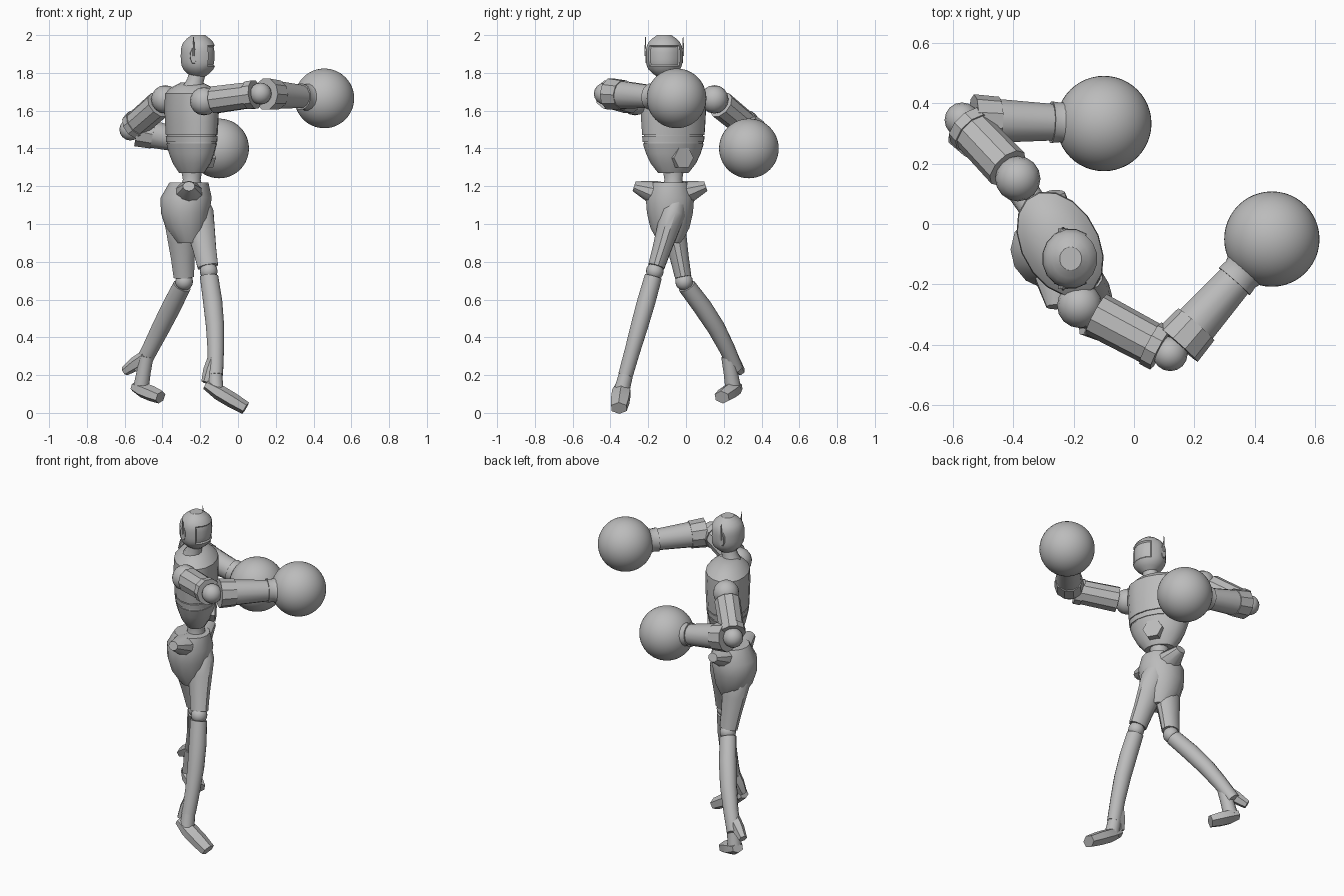
import bpy, bmesh, math
from mathutils import Vector

if "Cube" in bpy.data.objects:
    bpy.data.objects.remove(bpy.data.objects["Cube"])

grey = bpy.data.materials.new("plain grey")
grey.use_nodes = True
grey.diffuse_color = (0.5, 0.5, 0.5, 1)
grey.node_tree.nodes["Principled BSDF"].inputs["Base Color"].default_value = grey.diffuse_color

FORWARD, SIDEWAYS, UP = Vector((1, 0, 0)), Vector((0, 1, 0)), Vector((0, 0, 1))
parts = []


def finish(name, bm):
    bmesh.ops.recalc_face_normals(bm, faces=bm.faces)
    mesh = bpy.data.meshes.new(name)
    bm.to_mesh(mesh)
    bm.free()
    mesh.materials.append(grey)
    obj = bpy.data.objects.new(name, mesh)
    bpy.context.collection.objects.link(obj)
    parts.append(obj)


def loft(name, start, end, size, profile=(1, 1), depth=1, side=SIDEWAYS, sides=12, bow=None, detail=None):
    """Skin evenly spaced elliptical rings from start to end, sized by the profile."""
    bm = bmesh.new()
    start, end = Vector(start), Vector(end)
    axis = (end - start).normalized()
    across = (side - axis * side.dot(axis)).normalized()
    through = axis.cross(across) * depth
    rings = []
    for i, scale in enumerate(profile):
        t = i / (len(profile) - 1)
        centre = start.lerp(end, t)
        if bow:
            centre += bow * math.sin(math.pi * t)
        ring = []
        for k in range(sides):
            angle = math.tau * (k + 0.5) / sides
            offset = across * math.cos(angle) + through * math.sin(angle)
            ring.append(bm.verts.new(centre + offset * size * scale))
        rings.append(ring)
    for ring, following in zip(rings, rings[1:]):
        for k in range(sides):
            n = (k + 1) % sides
            bm.faces.new((ring[k], ring[n], following[n], following[k]))
    bm.faces.new(rings[0])
    bm.faces.new(rings[-1])
    if detail:
        bmesh.ops.recalc_face_normals(bm, faces=bm.faces)
        detail(bm)
    finish(name, bm)


def ball(name, centre, radius, segments=16):
    bm = bmesh.new()
    bmesh.ops.create_uvsphere(bm, u_segments=segments, v_segments=segments // 2, radius=radius)
    bmesh.ops.translate(bm, verts=bm.verts, vec=centre)
    finish(name, bm)


# Head: squared dome with a recessed visor
def visor(bm):
    front = [f for f in bm.faces
             if f.normal.x > 0.6 and 1.83 < f.calc_center_median().z < 1.94]
    bmesh.ops.inset_region(bm, faces=front, thickness=0.006, depth=-0.008)


head = Vector((-0.21, -0.115, 1.89))
heights = [i / 6 for i in range(-6, 7)]
dome = [max(0.15, 1 - abs(t) ** 3) ** 0.5 for t in heights]
loft("head", head - UP * 0.11, head + UP * 0.11, 0.1, dome, depth=0.95, sides=16, detail=visor)
loft("neck", head - UP * 0.19 - FORWARD * 0.03, head - UP * 0.07, 0.065, (1, 0.7, 0.7))
for direction, label in ((1, "left"), (-1, "right")):
    outward = SIDEWAYS * direction
    pad = head + outward * 0.08 - FORWARD * 0.025
    tip = pad + outward * 0.02
    loft(label + "_ear_pad", pad, tip, 0.02, (1, 0.9), depth=2.3, side=FORWARD, sides=8)
    loft(label + "_ear_antenna", tip, tip + UP * 0.1, 0.006, (1, 0.4), sides=6)

# Torso, turned toward its left, with grooves around the rib band
torso = Vector((-0.245, -0.067, 0))
across = Vector((-0.49, 0.87, 0))
facing = across.cross(UP)
for name, top, bottom, size, profile in (
        ("shoulder_yoke", 1.75, 1.69, 0.185, (0.4, 0.8, 1)),
        ("chest", 1.69, 1.47, 0.185, (1, 1.02, 1, 0.97)),
        ("groove_core", 1.48, 1.42, 0.17, (1, 1)),
        ("rib_band", 1.465, 1.435, 0.18, (1, 0.98)),
        ("abdomen", 1.425, 1.27, 0.175, (1, 0.9, 0.75, 0.5))):
    loft(name, torso + UP * top, torso + UP * bottom, size, profile, 0.68, across, 16)
belly = torso + UP * 1.35
loft("belly_hexagon", belly + facing * 0.07, belly + facing * 0.113, 0.06, side=UP, sides=6)
loft("waist", torso + UP * 1.29, torso + UP * 1.18, 0.065, (0.9, 0.75, 1))

# Pelvis with flared hip crests
pelvis = Vector((-0.26, -0.085, 1.22))
loft("pelvis", pelvis, pelvis - UP * 0.32, 0.125, (0.8, 1.05, 1, 0.85, 0.5),
     1.03, sides=14, bow=FORWARD * -0.02)
for direction, label in ((1, "left"), (-1, "right")):
    root = pelvis - UP * 0.08
    tip = pelvis + SIDEWAYS * direction * 0.19 - UP * 0.02
    loft(label + "_hip_crest", root, tip, 0.09, (1, 0.8, 0.35), 0.85, FORWARD, 10)

# Legs: thigh, knee, bowed shin, ankle, heel spur and foot
legs = {
    "right": dict(hip=(-0.23, -0.04, 1.15), knee=(-0.155, -0.165, 0.75), ankle=(-0.12, -0.32, 0.2),
                  spur=(-0.17, -0.325, 0.16), heel=(-0.17, -0.335, 0.15), toe=(0.04, -0.355, 0.025),
                  bow=FORWARD * 0.015),
    "left": dict(hip=(-0.31, -0.09, 1.1), knee=(-0.285, -0.01, 0.695), ankle=(-0.52, 0.265, 0.23),
                 spur=(-0.6, 0.29, 0.22), heel=(-0.55, 0.27, 0.14), toe=(-0.41, 0.19, 0.083),
                 bow=SIDEWAYS * 0.025),
}
for label, leg in legs.items():
    hip, knee, ankle, heel, toe = (Vector(leg[j]) for j in ("hip", "knee", "ankle", "heel", "toe"))
    instep = heel.lerp(toe, 0.25)
    calf = ankle.lerp(knee, 0.15)
    loft(label + "_thigh", hip, knee.lerp(hip, 0.06), 0.06, (0.8, 1.15, 1, 0.85, 0.75), 1.25)
    ball(label + "_knee", knee, 0.047)
    loft(label + "_shin", knee.lerp(ankle, 0.05), ankle, 0.05, (0.95, 1, 0.95, 0.85, 0.8),
         1.05, bow=leg["bow"])
    loft(label + "_ankle", calf, instep, 0.043, (0.9, 0.9, 1))
    loft(label + "_heel_spur", calf, leg["spur"], 0.042, (0.9, 0.9, 0.6), sides=6)
    loft(label + "_foot", heel, toe, 0.055, (0.65, 1, 1, 0.85), 0.75, UP.cross(toe - heel), 6)

# Arms: shoulder, upper arm, elbow, forearm with bracer, cuff and round glove
arms = {
    "right": dict(shoulder=(-0.18, -0.27, 1.65), elbow=(0.12, -0.43, 1.69), glove=(0.457, -0.05, 1.665)),
    "left": dict(shoulder=(-0.385, 0.15, 1.66), elbow=(-0.57, 0.345, 1.5), glove=(-0.1, 0.333, 1.4)),
}
for label, arm in arms.items():
    shoulder, elbow, glove = (Vector(arm[j]) for j in ("shoulder", "elbow", "glove"))
    cuff_end = shoulder.lerp(elbow, 0.9)
    forearm, wrist = elbow.lerp(glove, 0.08), elbow.lerp(glove, 0.67)
    ball(label + "_shoulder", shoulder, 0.075)
    loft(label + "_upper_arm", shoulder.lerp(elbow, 0.18), cuff_end, 0.075, (1, 0.95), side=UP, sides=10)
    loft(label + "_upper_arm_rim", shoulder.lerp(elbow, 0.78), cuff_end, 0.078, side=UP, sides=10)
    ball(label + "_elbow", elbow, 0.058)
    loft(label + "_forearm", forearm, wrist, 0.08, (1, 0.77), side=UP)
    loft(label + "_bracer", forearm, forearm.lerp(wrist, 0.3), 0.086, (1, 0.93), side=UP, sides=10)
    loft(label + "_glove_cuff", wrist.lerp(glove, -0.12), wrist.lerp(glove, 0.45), 0.07,
         (1, 0.95, 1.1, 1.5), side=UP, sides=16)
    ball(label + "_glove", glove, 0.158, 48)

# Smooth shading with crisp edges
bpy.ops.object.select_all(action="DESELECT")
for obj in parts:
    obj.select_set(True)
bpy.context.view_layer.objects.active = parts[0]
bpy.ops.object.shade_smooth_by_angle(angle=math.radians(35))
